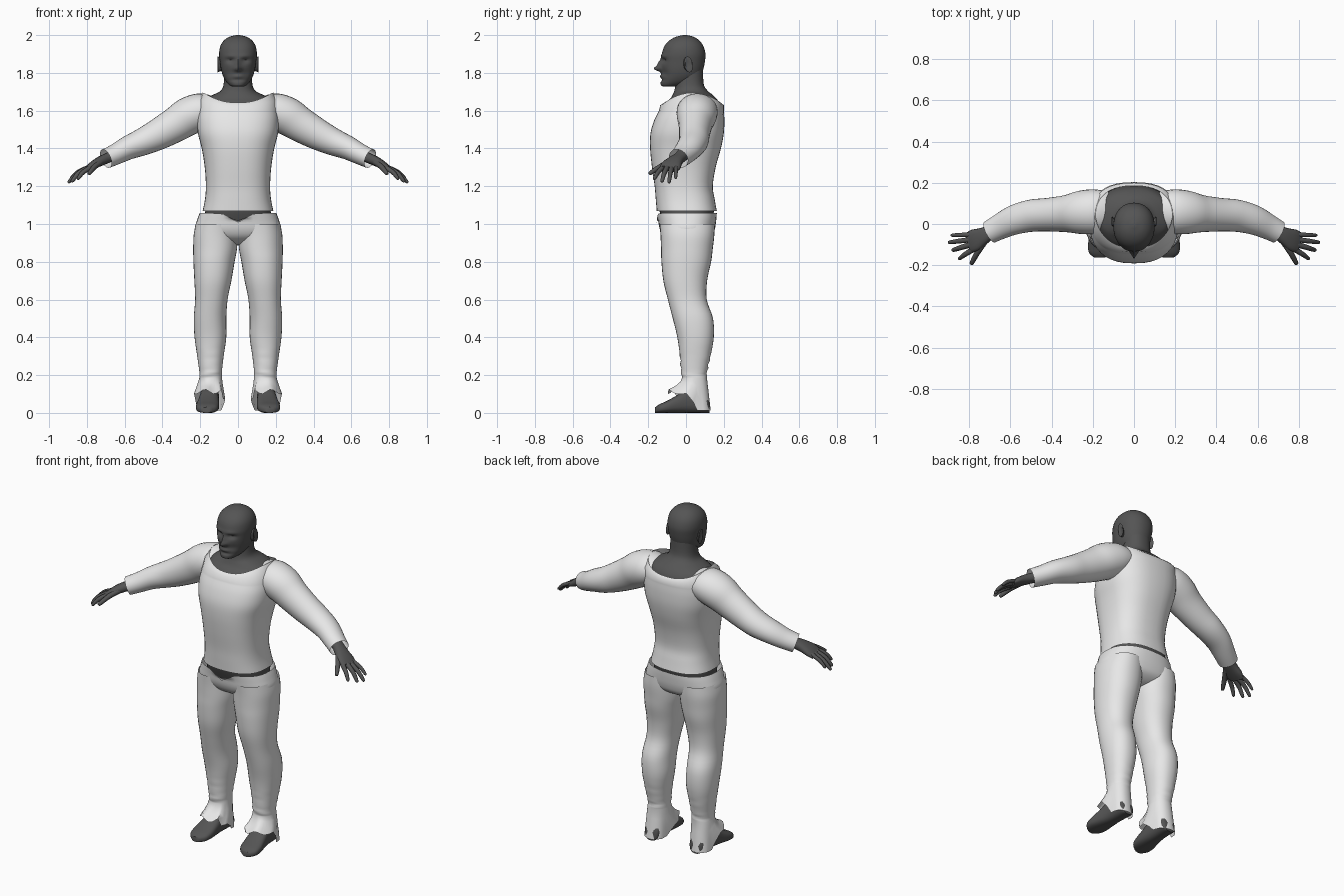
import bpy, bmesh, math
from mathutils import Vector

if "Cube" in bpy.data.objects:
    bpy.data.objects.remove(bpy.data.objects["Cube"])

def material(name, v):
    m = bpy.data.materials.new(name)
    m.diffuse_color = (v, v, v, 1)
    m.use_nodes = True
    m.node_tree.nodes["Principled BSDF"].inputs["Base Color"].default_value = m.diffuse_color
    return m

CLOTH = material("light grey cloth", 0.8)
SKIN = material("dark grey skin", 0.09)

def smooth_rows(rows, k=4):
    """Catmull-Rom interpolation of table rows."""
    out = []
    for i in range(len(rows) - 1):
        a, b, c, d = rows[max(i - 1, 0)], rows[i], rows[i + 1], rows[min(i + 2, len(rows) - 1)]
        for s in range(k):
            t = s / k
            out.append([0.5 * (2 * q + (r - p) * t + (2 * p - 5 * q + 4 * r - w) * t * t
                        + (3 * q - p - 3 * r + w) * t ** 3) for p, q, r, w in zip(a, b, c, d)])
    out.append(list(rows[-1]))
    return out

def ring(c, u, v, n=32, p=2.0):
    """Superellipse ring around c with half axes u and v."""
    pts = []
    for i in range(n):
        a = 2 * math.pi * i / n
        cs, sn = math.cos(a), math.sin(a)
        pts.append(Vector(c) + Vector(u) * math.copysign(abs(cs) ** (2 / p), cs)
                   + Vector(v) * math.copysign(abs(sn) ** (2 / p), sn))
    return pts

def loft(name, rings, mat, caps=(False, False), side=1, angle=50):
    bm = bmesh.new()
    loops = [[bm.verts.new((q.x * side, q.y, q.z)) for q in r] for r in rings]
    n = len(loops[0])
    for a, b in zip(loops, loops[1:]):
        for i in range(n):
            bm.faces.new((a[i], a[(i + 1) % n], b[(i + 1) % n], b[i]))
    if caps[0]:
        bm.faces.new(loops[0])
    if caps[1]:
        bm.faces.new(loops[-1])
    bmesh.ops.recalc_face_normals(bm, faces=bm.faces)
    # open tubes: make sure the walls face outwards
    mid = sum(rings[0], Vector()) / n
    mid.x *= side
    bm.normal_update()
    f = loops[0][0].link_faces[0]
    if not any(caps) and f.normal.dot(f.calc_center_median() - mid) < 0:
        bmesh.ops.reverse_faces(bm, faces=bm.faces)
    me = bpy.data.meshes.new(name)
    bm.to_mesh(me)
    bm.free()
    me.materials.append(mat)
    ob = bpy.data.objects.new(name, me)
    bpy.context.collection.objects.link(ob)
    bpy.ops.object.select_all(action='DESELECT')
    ob.select_set(True)
    bpy.context.view_layer.objects.active = ob
    bpy.ops.object.shade_smooth_by_angle(angle=math.radians(angle))
    return ob

def upright(rows, p=2.0, n=32, inset=0.0, k=4):
    """Rings from rows of (z, x centre, x half width, y front, y back)."""
    return [ring((cx, (f + b) / 2, z), (rx - inset, 0, 0), (0, (b - f) / 2 - inset, 0), n, p)
            for z, cx, rx, f, b in smooth_rows(rows, k)]

def limb(rows, n=20, k=4, p=2.0):
    """Tube from rows of (x, y, z, height radius, width radius), bent along its path."""
    rs = smooth_rows(rows, k)
    out = []
    for i, r in enumerate(rs):
        d = Vector(rs[min(i + 1, len(rs) - 1)][:3]) - Vector(rs[max(i - 1, 0)][:3])
        w = Vector((0, 1, 0)) - d * (d.y / d.length_squared)
        w.normalize()
        out.append(ring(r[:3], d.cross(w).normalized() * r[3], w * r[4], n, p))
    return out

# shirt body, with a scooped neckline as its last ring
trunk = [(1.07, 0, .187, -.155, .163), (1.13, 0, .175, -.16, .152), (1.2, 0, .17, -.166, .142),
         (1.3, 0, .176, -.18, .157), (1.4, 0, .192, -.19, .185), (1.48, 0, .212, -.188, .2),
         (1.55, 0, .217, -.168, .203), (1.6, 0, .212, -.143, .2)]
neck = ring((0, .035, 0), (.187, 0, 0), (0, .15, 0), 40, 2.4)
for q in neck:
    s = (q.y - .035) / .15
    q.x *= 1 - .15 * max(0, -s)
    q.z = 1.695 - .053 * s * s
body = upright(trunk, 2.5, 40)
mid_ring = [a.lerp(b, .55) + Vector((a.x * .05, (a.y - .03) * .05, .006)) for a, b in zip(body[-1], neck)]
loft("shirt_body", body + [mid_ring, neck], CLOTH)

# body under the shirt, shoulders and neck
loft("trunk_skin", upright([(1.0, 0, .19, -.13, .14)] + trunk, 2.5, 40, .014), SKIN)
loft("neck", upright([(1.56, 0, .2, -.15, .185), (1.6, 0, .197, -.13, .186), (1.64, 0, .183, -.106, .176),
                      (1.665, 0, .168, -.082, .16), (1.685, 0, .13, -.07, .14), (1.705, 0, .092, -.062, .115),
                      (1.74, 0, .076, -.056, .094), (1.82, 0, .072, -.05, .09)], 2.2, 40), SKIN)

# head with nose, eye sockets, brow and lips pressed into the front
head = upright([(1.728, 0, .03, -.122, -.06), (1.735, 0, .045, -.133, -.01), (1.755, 0, .064, -.134, .05),
                (1.785, 0, .08, -.13, .08), (1.82, 0, .09, -.131, .092), (1.86, 0, .096, -.131, .1),
                (1.9, 0, .1, -.128, .103), (1.94, 0, .094, -.115, .093), (1.97, 0, .076, -.09, .072),
                (1.99, 0, .048, -.056, .042), (2.0, 0, .01, -.016, .006)], 2.15, 48, k=5)

def bump(q, x, z, wx, wz):
    return math.exp(-((abs(q.x) - x) / wx) ** 2 - ((q.z - z) / wz) ** 2)

for r in head:
    for q in r:
        if q.y < -.04:
            q.y += (-.036 * bump(q, 0, 1.822, .016, .014) - .018 * bump(q, 0, 1.848, .012, .022)
                    + .016 * bump(q, .038, 1.866, .022, .013) - .006 * bump(q, .035, 1.888, .03, .01)
                    - .009 * bump(q, 0, 1.782, .028, .007) + .007 * bump(q, 0, 1.762, .04, .007)
                    + .006 * bump(q, .045, 1.80, .02, .02))
loft("head", head, SKIN, (True, True))

# hips, dipping at the front of the waistband
hips = upright([(1.057, 0, .203, -.155, .163), (1.02, 0, .217, -.148, .16), (.97, 0, .229, -.138, .152),
                (.93, 0, .2, -.115, .135), (.9, 0, .1, -.07, .09), (.89, 0, .03, -.03, .04)], 2.4, 40)
for i, r in enumerate(hips[:4]):
    for q in r:
        if q.y < 0:
            q.z -= .05 * (1 - i / 4) * math.exp(-(q.x / .05) ** 2)
loft("trouser_hips", hips, CLOTH, (False, True))

for side, tag in ((1, "left"), (-1, "right")):
    # ear
    loft(tag + "_ear", [ring((.093 + dx, .005 + dx * .6, 1.845), (0, .021 * s, .008 * s), (0, -.01 * s, .042 * s), 14)
                        for dx, s in ((-.01, .75), (.006, .9), (.014, 1), (.016, .8), (.011, .4))],
         SKIN, (True, True), side)

    # sleeve
    loft(tag + "_sleeve", limb([(.12, .06, 1.605, .07, .095), (.19, .06, 1.597, .096, .108),
                                (.26, .056, 1.571, .101, .105), (.33, .05, 1.527, .093, .09),
                                (.42, .045, 1.476, .083, .081), (.5, .04, 1.437, .073, .078),
                                (.58, .02, 1.404, .063, .072), (.65, -.013, 1.368, .055, .062),
                                (.7, -.04, 1.346, .052, .056)], 28), CLOTH, side=side)

    # wrist and palm
    loft(tag + "_palm", limb([(.64, -.01, 1.373, .03, .038), (.69, -.035, 1.35, .027, .034),
                              (.73, -.058, 1.332, .026, .042), (.77, -.078, 1.31, .021, .054),
                              (.8, -.09, 1.291, .014, .05)], 16, p=2.4), SKIN, (True, True), side)
    # fingers and thumb: base, knuckle, tip, thickness
    for name, a, m, b, t in (("index", (.775, -.12, 1.302), (.82, -.148, 1.274), (.85, -.17, 1.236), .012),
                             ("middle", (.785, -.098, 1.302), (.842, -.115, 1.27), (.882, -.128, 1.222), .0125),
                             ("ring", (.785, -.075, 1.302), (.85, -.083, 1.268), (.9, -.09, 1.218), .012),
                             ("little", (.78, -.052, 1.305), (.845, -.053, 1.278), (.888, -.055, 1.24), .0105),
                             ("thumb", (.715, -.07, 1.335), (.757, -.135, 1.305), (.79, -.195, 1.265), .0145)):
        d = (Vector(b) - Vector(m)).normalized()
        near = tuple(Vector(b) - d * .01)
        loft(f"{tag}_{name}_finger", limb([a + (t * 1.15,) * 2, m + (t,) * 2, near + (t * .75,) * 2,
                                           b + (t * .3,) * 2], 10, 3), SKIN, (True, True), side)

    # trouser leg
    leg = upright([(1.0, .115, .108, -.14, .152), (.94, .119, .116, -.135, .15), (.87, .121, .116, -.132, .142),
                   (.8, .127, .109, -.13, .133), (.7, .133, .098, -.12, .112), (.6, .141, .086, -.096, .11),
                   (.5, .148, .086, -.07, .143), (.4, .146, .084, -.046, .147), (.3, .146, .07, -.032, .13),
                   (.22, .145, .06, -.026, .112), (.185, .145, .06, -.022, .11)], 2.2, 32)
    for r in leg:
        for q in r:
            fold = max(0, 1 - abs(q.z - .25) / .1)
            q.y += .004 * fold * math.sin(q.z * 150 + q.x * 30)
    # split cuff: floor length at the heel, lifted over the foot
    hem = []
    for q in leg[-1]:
        s = max(0.0, min(1.0, (.06 - q.y) / .03))
        dx = q.x - .145
        hem.append(Vector((.15 + dx * (1.05 + .35 * s), (q.y + .02) if s == 0 else q.y - .075 * s * max(0, (.06 - q.y) / .082),
                           .012 + s * (.1 + .012 * math.sin(dx * 90)) - (.05 * s if dx < -.045 else 0))))
    cuff = []
    for t in (.33, .66, 1):
        cuff.append([a.lerp(b, t) + Vector((0, (.016 if a.y < .06 else 0) * math.sin(t * math.pi), 0))
                     for a, b in zip(leg[-1], hem)])
    loft(tag + "_trouser_leg", leg + cuff, CLOTH, side=side, angle=60)

    # shoe, lofted from heel to toe: y, x centre, half width, height
    shoe = [ring((cx, y, h / 2), (w, 0, 0), (0, 0, h / 2), 24, 2.7) for y, cx, w, h in smooth_rows(
        [(.125, .148, .03, .05), (.11, .148, .045, .09), (.05, .15, .05, .14), (0, .153, .052, .125),
         (-.05, .157, .057, .092), (-.1, .162, .061, .064), (-.14, .165, .053, .046), (-.163, .167, .025, .03)])]
    loft(tag + "_shoe", shoe, SKIN, (True, True), side)
